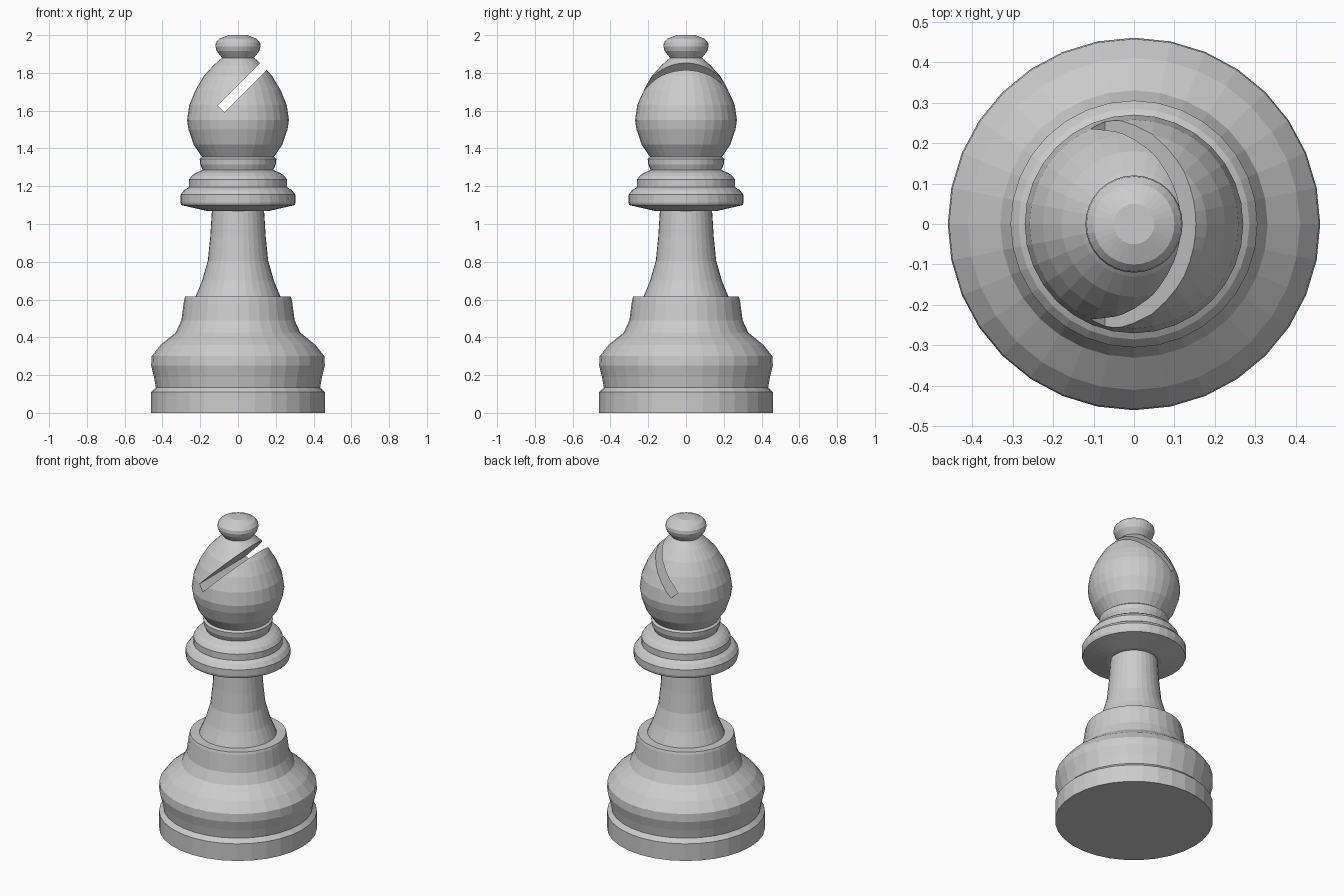
import bpy, bmesh
from math import sin, cos, pi, radians, sqrt

if "Cube" in bpy.data.objects:
    bpy.data.objects.remove(bpy.data.objects["Cube"])

SIDES = 32


def lathe(name, profile, cap_bottom=False, cap_top=False):
    """Spin (radius, z) points around z into flat-shaded rings."""
    bm = bmesh.new()
    rings = [[bm.verts.new((r * cos(2 * pi * i / SIDES), r * sin(2 * pi * i / SIDES), z))
              for i in range(SIDES)] for r, z in profile]
    for a, b in zip(rings, rings[1:]):
        for i in range(SIDES):
            j = (i + 1) % SIDES
            bm.faces.new((a[i], a[j], b[j], b[i]))
    if cap_bottom:
        bm.faces.new(rings[0][::-1])
    if cap_top:
        bm.faces.new(rings[-1])
    mesh = bpy.data.meshes.new(name)
    bm.to_mesh(mesh)
    bm.free()
    obj = bpy.data.objects.new(name, mesh)
    bpy.context.collection.objects.link(obj)
    return obj


# Foot and bulging base
lathe("base", [(.46, 0), (.46, .11), (.435, .135), (.445, .19), (.46, .25), (.457, .30),
               (.41, .36), (.33, .425), (.30, .49), (.285, .60), (.28, .615), (.225, .615)],
      cap_bottom=True)

# Tapering stem
lathe("stem", [(.225, .615), (.19, .70), (.16, .805), (.147, .93), (.138, 1.075)])

# Stacked collar rings
lathe("collar", [(.138, 1.068), (.16, 1.068), (.30, 1.10), (.305, 1.115), (.305, 1.155),
                 (.285, 1.18), (.26, 1.195), (.26, 1.235), (.245, 1.255), (.225, 1.27),
                 (.187, 1.285), (.20, 1.315), (.203, 1.345), (.19, 1.355)])

# Egg-shaped head
head = lathe("head", [(.19, 1.355), (.235, 1.42), (.262, 1.50), (.27, 1.55), (.258, 1.63),
                      (.225, 1.71), (.18, 1.785), (.13, 1.84), (.085, 1.88)],
             cap_bottom=True, cap_top=True)

# Finial on top
lathe("finial", [(.085, 1.88), (.112, 1.915), (.12, 1.94), (.117, 1.96), (.10, 1.98),
                 (.05, 2.0)], cap_top=True)

# Diagonal slot through the head
length = .42
end_x, end_z = -.09, 1.609
offset = length / 2 / sqrt(2)
bpy.ops.mesh.primitive_cube_add(size=1, location=(end_x + offset, 0, end_z + offset),
                                rotation=(0, radians(-45), 0))
cutter = bpy.context.object
cutter.name = "slot_cutter"
cutter.scale = (length, 1, .052)
cutter.hide_render = True
cutter.display_type = 'WIRE'
cut = head.modifiers.new("slot", 'BOOLEAN')
cut.operation = 'DIFFERENCE'
cut.solver = 'EXACT'
cut.object = cutter
